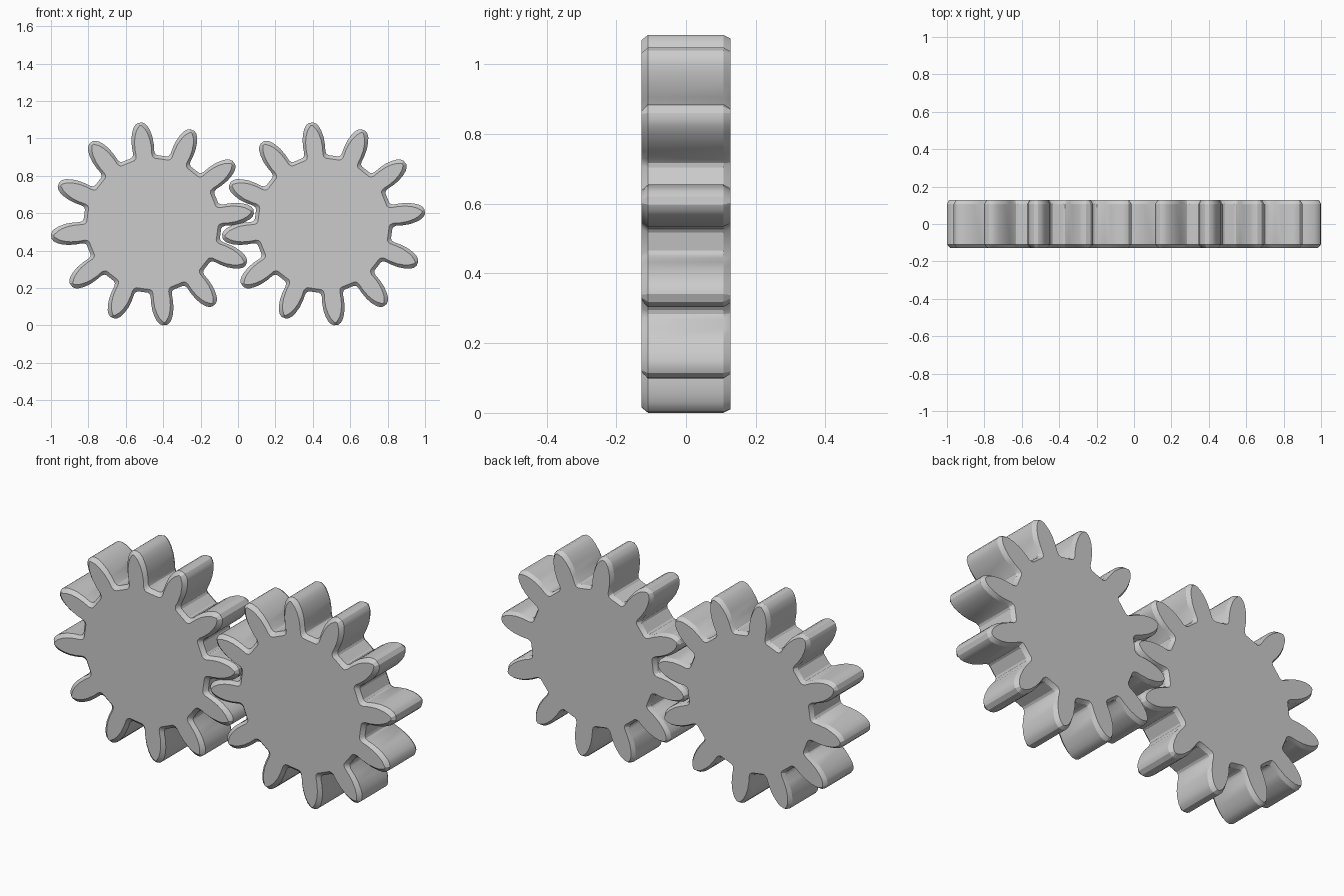
import bpy
import bmesh
from math import cos, sin, radians, tau

default = bpy.data.objects.get("Cube")
if default:
    bpy.data.objects.remove(default, do_unlink=True)

# One plain grey for both gears
GREY = (0.6, 0.6, 0.6, 1.0)
metal = bpy.data.materials.new("plain_grey")
metal.use_nodes = True
metal.diffuse_color = GREY
metal.node_tree.nodes["Principled BSDF"].inputs["Base Color"].default_value = GREY

TEETH = 12
PHASE = radians(7)
CENTRE_X, CENTRE_Z = 0.4575, 0.5425

# Half tooth, root to tip: radius and half width
TOOTH = [(0.362, 0.07), (0.37, 0.061), (0.385, 0.057), (0.42, 0.059),
         (0.46, 0.057), (0.495, 0.049), (0.52, 0.039), (0.536, 0.027),
         (0.545, 0.012)]

# Slices through the thickness: y and inset of the outline (chamfered rims)
SLICES = [(-0.128, 0.015), (-0.109, 0.0), (0.107, 0.0), (0.128, 0.01)]


def outline(inset):
    """Closed gear outline, shrunk by the inset."""
    half = [(r - inset, max(w - inset, 0.005)) for r, w in TOOTH]
    tooth = [(r, -w) for r, w in half] + [(r, w) for r, w in reversed(half)]
    points = []
    for i in range(TEETH):
        a = PHASE + i * tau / TEETH
        points += [(r * cos(a) - w * sin(a), r * sin(a) + w * cos(a))
                   for r, w in tooth]
    return points


def make_gear(name, x):
    bm = bmesh.new()
    rings = [[bm.verts.new((px, y, pz)) for px, pz in outline(inset)]
             for y, inset in SLICES]
    for a, b in zip(rings, rings[1:]):
        n = len(a)
        for i in range(n):
            j = (i + 1) % n
            bm.faces.new((a[i], a[j], b[j], b[i]))
    bm.faces.new(rings[0])
    bm.faces.new(rings[-1])
    bmesh.ops.recalc_face_normals(bm, faces=bm.faces)
    mesh = bpy.data.meshes.new(name)
    bm.to_mesh(mesh)
    bm.free()
    mesh.materials.append(metal)
    gear = bpy.data.objects.new(name, mesh)
    gear.location = (x, 0, CENTRE_Z)
    bpy.context.collection.objects.link(gear)
    bpy.ops.object.select_all(action='DESELECT')
    gear.select_set(True)
    bpy.context.view_layer.objects.active = gear
    bpy.ops.object.shade_smooth_by_angle(angle=radians(25))


# Two equal gears with their teeth in mesh
make_gear("right_gear", -CENTRE_X)
make_gear("left_gear", CENTRE_X)
